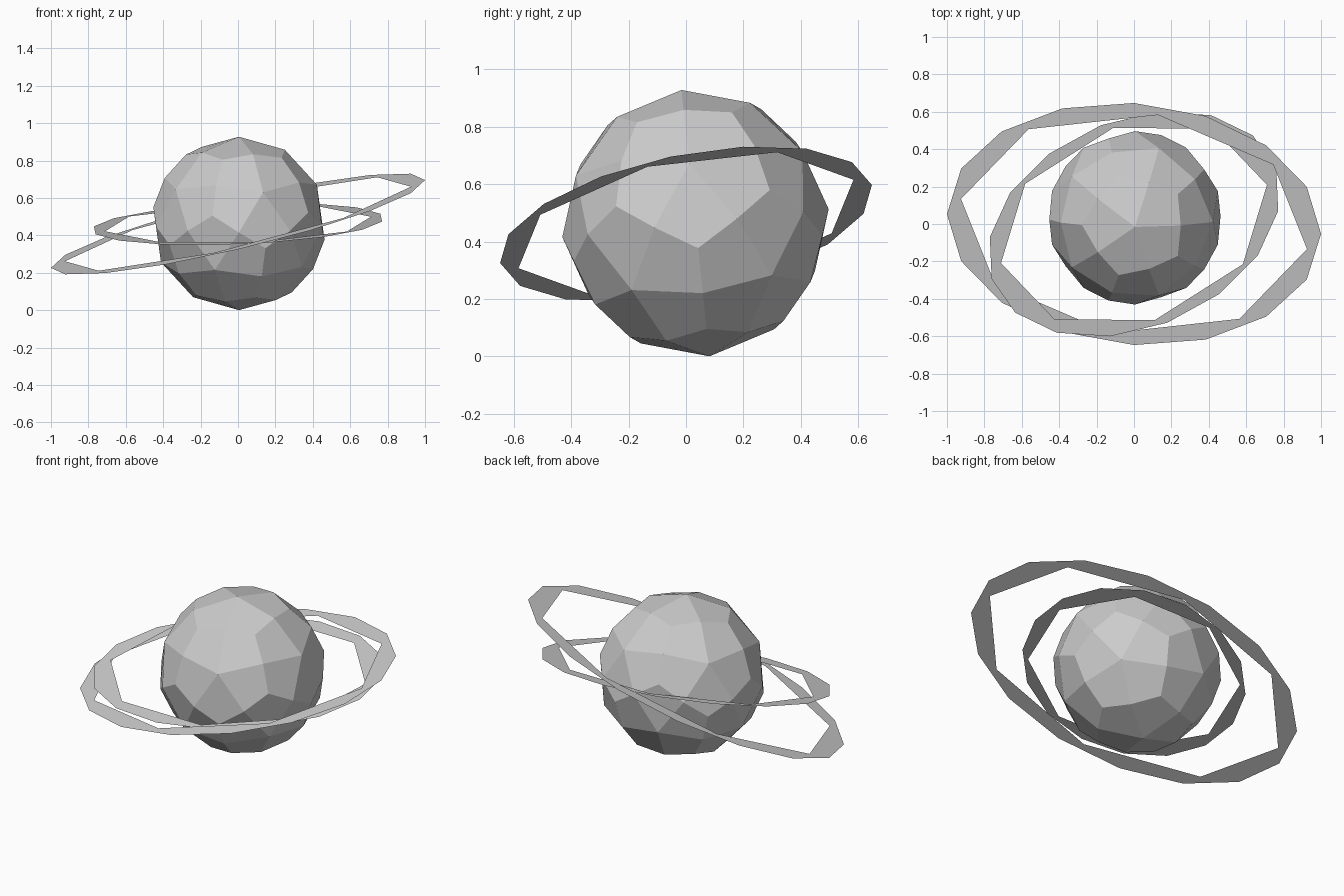
import bpy, bmesh
from math import sin, cos, pi, radians
from mathutils import Vector, Matrix

if "Cube" in bpy.data.objects:
    bpy.data.objects.remove(bpy.data.objects["Cube"])


def finish(bm, name):
    bmesh.ops.recalc_face_normals(bm, faces=bm.faces[:])
    mesh = bpy.data.meshes.new(name)
    bm.to_mesh(mesh)
    bm.free()
    obj = bpy.data.objects.new(name, mesh)
    bpy.context.collection.objects.link(obj)
    return obj


# Planet: each icosahedron triangle split into three kites, pushed onto a sphere
RADIUS = 0.466
ico = bmesh.new()
bmesh.ops.create_icosphere(ico, subdivisions=1, radius=1)
bm = bmesh.new()
for f in ico.faces:
    mid = f.calc_center_median()
    c = [v.co for v in f.verts]
    for i in range(3):
        kite = [c[i], (c[i] + c[(i + 1) % 3]) / 2, mid, (c[i] + c[i - 1]) / 2]
        bm.faces.new([bm.verts.new(p.normalized() * RADIUS) for p in kite])
ico.free()
bmesh.ops.remove_doubles(bm, verts=bm.verts[:], dist=0.001)
bmesh.ops.rotate(bm, verts=bm.verts[:], cent=(0, 0, 0),
                 matrix=Matrix.Rotation(radians(6), 3, 'X'))
bmesh.ops.translate(bm, verts=bm.verts[:], vec=(0.005, 0.033, 0.464))
finish(bm, "planet")


# Flat tilted ring: 16-sided outer edge, 8-sided inner edge.
# Each edge is an ellipse given by two conjugate radii in plan view;
# the slope gives the height of the ring's plane.
def ring(name, outer, inner, slope):
    bm = bmesh.new()

    def loop(n, axes):
        verts = []
        for i in range(n):
            t = 2 * pi * i / n
            p = Vector(axes[0]) * cos(t) + Vector(axes[1]) * sin(t)
            verts.append(bm.verts.new((p.x, p.y, 0.461 + p.dot(Vector(slope)))))
        return verts

    o, n = loop(16, outer), loop(8, inner)
    for i in range(8):
        j, k = (i + 1) % 8, 2 * i
        bm.faces.new((n[i], n[j], o[(k + 2) % 16], o[k + 1], o[k]))
    obj = finish(bm, name)
    if obj.data.polygons[0].normal.z < 0:
        obj.data.flip_normals()


ring("outer_ring", ((1.0, -0.053), (0.0, -0.647)),
     ((0.925, -0.134), (-0.128, -0.583)), (0.246, 0.21))
ring("inner_ring", ((0.761, 0.294), (0.177, -0.528)),
     ((0.711, 0.209), (0.112, -0.513)), (0.0, 0.187))
